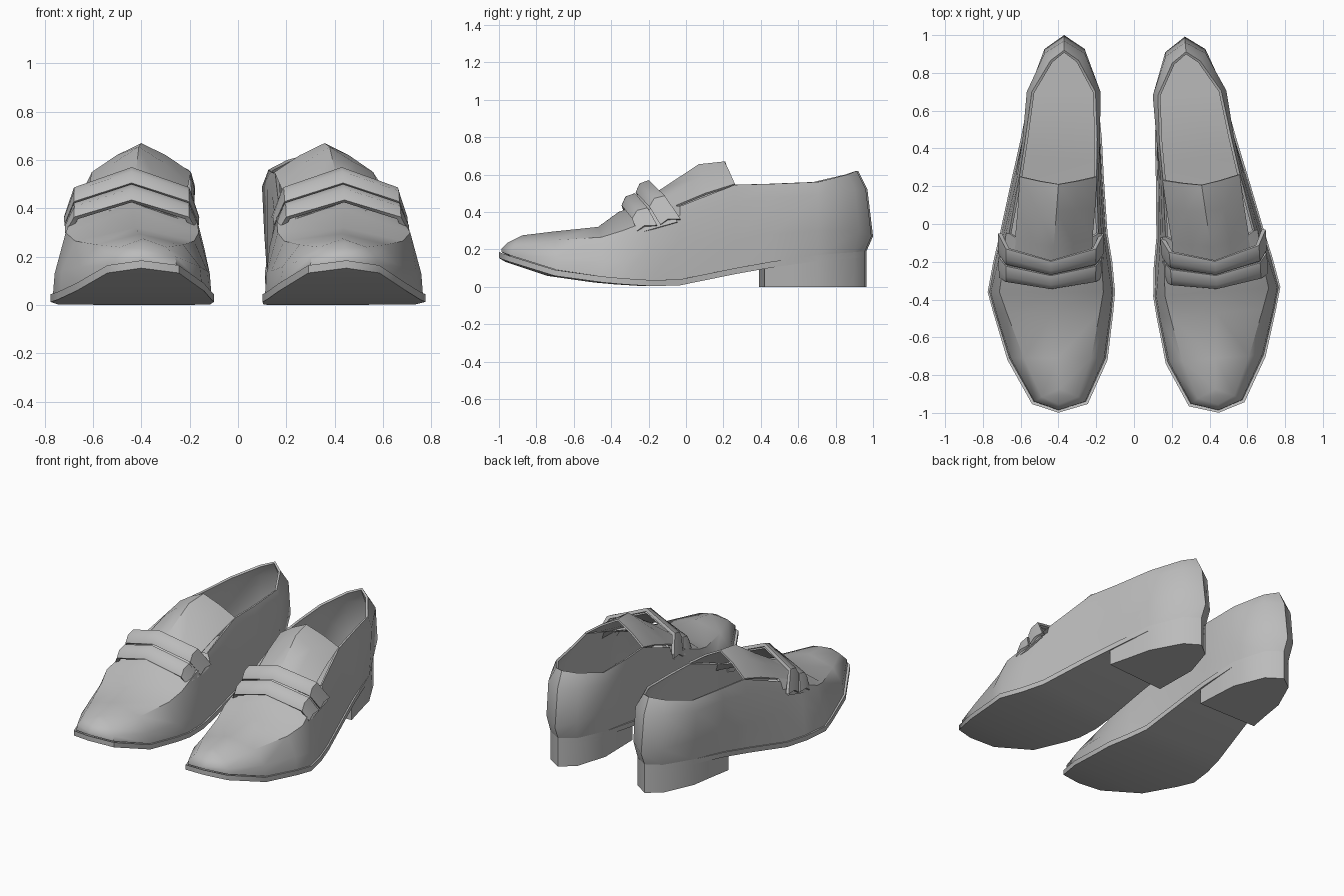
import bpy, bmesh
from math import radians
from mathutils import Matrix, Vector

cube = bpy.data.objects.get("Cube")
if cube:
    bpy.data.objects.remove(cube)

leather = bpy.data.materials.new("grey leather")
GREY = (0.5, 0.5, 0.5, 1)
leather.diffuse_color = GREY
leather.use_nodes = True
leather.node_tree.nodes["Principled BSDF"].inputs["Base Color"].default_value = GREY

# One shoe, outer side at +x. Stations from toe to heel:
# y, outer x, inner x, seam z, side z, shoulder z, top z, then width factors of those rows
STATIONS = [
    (-.985, .40, .40, .185, .205, .235, .26, 1, 1, 0),
    (-.94, .53, .255, .165, .2, .24, .275, .97, .7, 0),
    (-.71, .66, .15, .09, .16, .25, .295, .97, .7, 0),
    (-.47, .735, .12, .055, .14, .265, .32, .98, .8, 0),
    (-.36, .765, .11, .045, .13, .3, .4, .98, .84, 0),
    (-.2, .735, .125, .035, .24, .36, .46, .95, .85, 0),
    (-.05, .70, .15, .04, .25, .38, .43, .96, .92, .86),
    (.25, .635, .17, .1, .25, .45, .545, .97, .93, .88),
    (.45, .59, .18, .135, .28, .48, .55, 1, 1, .93),
    (.7, .55, .195, .17, .3, .49, .56, 1.05, 1.1, .95),
    (.9, .46, .275, .185, .3, .52, .6, 1.15, 1.15, .8),
    (.965, .37, .37, .19, .27, .52, .62, 1, 1, 1),
]
HEEL_LEAN = (0, .035, .005, -.045)
TOE_LEAN = (0, 0, .03, .08)

# The right shoe is mirrored, the left one is turned slightly
pivot = Vector((.43, -.35, 0))
PLACES = {
    "right": Matrix.Scale(-1, 4, (1, 0, 0)),
    "left": Matrix.Translation(pivot) @ Matrix.Rotation(.075, 4, 'Z') @ Matrix.Translation(-pivot),
}


def loft(name, rows, closed=False, gap=None, thickness=0, offset=-1, cap=False):
    """Join rows of points with faces and place a copy for each foot."""
    count = len(rows[0])
    for side, place in PLACES.items():
        bm = bmesh.new()
        grid = [[bm.verts.new(place @ Vector(p)) for p in row] for row in rows]
        for a, b in zip(grid, grid[1:]):
            for j in range(count if closed else count - 1):
                if j != gap:
                    k = (j + 1) % count
                    bm.faces.new((a[j], a[k], b[k], b[j]))
        if cap:
            bm.faces.new(grid[0])
        bmesh.ops.remove_doubles(bm, verts=bm.verts, dist=.0005)
        bmesh.ops.recalc_face_normals(bm, faces=bm.faces)
        mesh = bpy.data.meshes.new(f"{side}_{name}")
        bm.to_mesh(mesh)
        bm.free()
        mesh.materials.append(leather)
        mesh.shade_smooth()
        obj = bpy.data.objects.new(mesh.name, mesh)
        bpy.context.collection.objects.link(obj)
        if thickness:
            wall = obj.modifiers.new("wall", 'SOLIDIFY')
            wall.thickness, wall.offset = thickness, offset
        crease = obj.modifiers.new("crease", 'EDGE_SPLIT')
        crease.split_angle = radians(45)


def outline(y):
    """Outer x, inner x and seam height at a distance along the shoe."""
    for a, b in zip(STATIONS, STATIONS[1:]):
        if y <= b[0]:
            t = (y - a[0]) / (b[0] - a[0])
            return [a[i] + (b[i] - a[i]) * t for i in (1, 2, 3)]
    return STATIONS[-1][1:4]


def ring(y, outer, inner, top, bottom):
    return [(outer, y, top), (inner, y, top), (inner, y, bottom), (outer, y, bottom)]


# Upper: closed over the toe, open behind the strap
rows = []
for y, outer, inner, *rest in STATIONS:
    heights, factors = rest[:4], [1] + rest[4:]
    mid, half = (outer + inner) / 2, (outer - inner) / 2
    heel_t, toe_t = max(0, (y - .7) / .265), max(0, (-.71 - y) / .275)
    ys = [y + h * heel_t + t * toe_t for h, t in zip(HEEL_LEAN, TOE_LEAN)]
    sides = [[(mid + s * half * f, v, z) for f, v, z in zip(factors, ys, heights)] for s in (1, -1)]
    rows.append(sides[0] + sides[1][::-1])
loft("upper", rows, gap=3, thickness=.015)

# Sole with a narrow welt
rows = []
for y, outer, inner, seam, *_ in STATIONS:
    welt = .01 if outer > inner and y < .5 else 0
    rows.append(ring(y * 1.014 if y < -.7 else y, outer + welt, inner - welt, seam, seam - .032))
loft("sole", rows, closed=True)

# Heel block
rows = []
for y in (.41, .55, .7, .9, .965):
    outer, inner, seam = outline(y)
    rows.append(ring(y, outer, inner, seam - .005, 0))
loft("heel", rows, closed=True, cap=True)

# Insole, flat at the heel and dropping towards the toe
rows = []
for y, z in ((-.36, .065), (-.05, .07), (.34, .2), (.7, .205), (.9, .21), (.95, .21)):
    outer, inner, _ = outline(y)
    rows.append([(outer - .01, y, z), (inner + .01, y, z)])
loft("insole", rows)

# Tongue: peaked sheet rising behind the strap
rows = []
for mid, y, top, edge_y, edge in ((.43, -.3, .42, -.28, .35), (.425, -.12, .53, -.08, .43),
                                  (.41, .07, .655, .09, .5), (.4, .21, .67, .25, .55)):
    row = []
    for u in (-1, -.5, 0, .5, 1):
        t = abs(u) ** 1.25
        row.append((mid + .205 * u, y + (edge_y - y) * t, top + (edge - top) * t))
    rows.append(row)
loft("tongue", rows, thickness=.012)

# Strap: two padded bands between a front and a back edge
FRONT = [(0, -.335, .43), (.23, -.3, .36), (.265, -.28, .295)]
BACK = [(0, -.195, .56), (.23, -.13, .48), (.27, -.05, .36)]


def strap_row(t, lift):
    half = [Vector(f).lerp(Vector(b), t) + Vector((0, -lift, lift)) for f, b in zip(FRONT, BACK)]
    middle = Vector((.44, 0, 0))
    mirrored = [Vector((-p.x, p.y, p.z)) for p in half[:0:-1]]
    return [p + middle for p in mirrored + half]


for label, start, end in (("front", 0, .46), ("back", .54, 1)):
    rows = [strap_row(start, 0), strap_row((start + end) / 2, .014), strap_row(end, 0)]
    loft(f"{label}_strap_band", rows, thickness=.022, offset=0)
loft("strap_backing", [strap_row(.1, -.008), strap_row(.9, -.008)], thickness=.01, offset=0)
